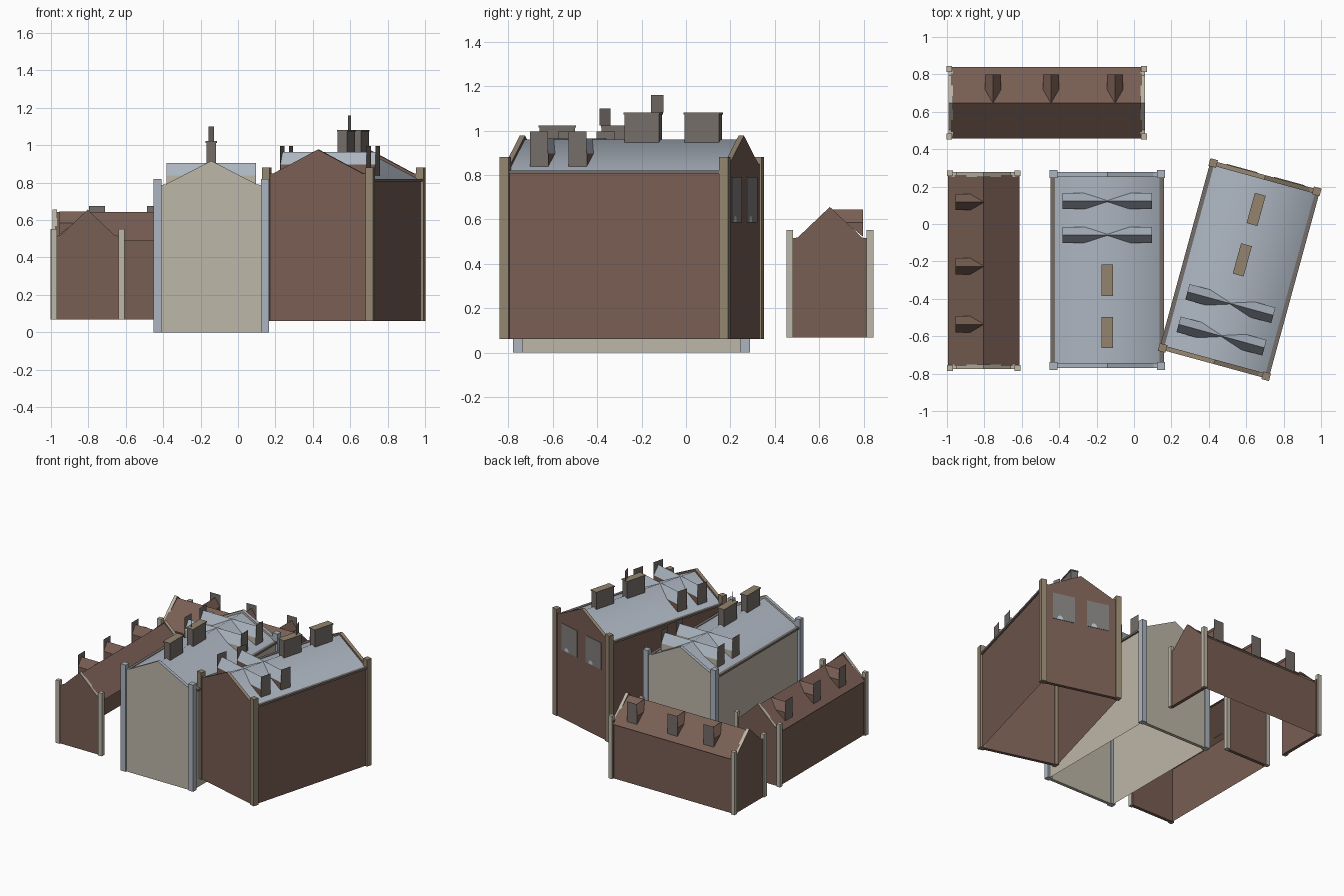
import bpy, bmesh, math
from mathutils import Matrix, Vector

cube = bpy.data.objects.get("Cube")
if cube:
    bpy.data.objects.remove(cube, do_unlink=True)


def material(name, rgb):
    lin = [((c / 255 + 0.055) / 1.055) ** 2.4 for c in rgb] + [1]
    m = bpy.data.materials.new(name)
    m.use_nodes = True
    m.diffuse_color = lin
    bsdf = next(n for n in m.node_tree.nodes if n.type == 'BSDF_PRINCIPLED')
    bsdf.inputs["Base Color"].default_value = lin
    return m


BRICK = material("brown brick", (120, 94, 83))
STONE = material("pale stone", (190, 183, 168))
SLATE = material("blue slate", (172, 181, 192))
TAN = material("tan stone", (147, 132, 111))
GREY = material("dark grey", (117, 109, 105))
WINDOW = material("window grey", (130, 127, 126))
PALE = material("pale glass", (190, 200, 210))


def finish(bm, name, place, mats, smooth=False):
    """Turn a bmesh into a placed object; upward faces use the second material."""
    bm.normal_update()
    for f in bm.faces:
        f.material_index = 1 if len(mats) > 1 and f.normal.z > 0.2 else 0
        f.smooth = smooth
    me = bpy.data.meshes.new(name)
    bm.to_mesh(me)
    bm.free()
    me.transform(place)
    for m in mats:
        me.materials.append(m)
    if smooth:
        me.set_sharp_from_angle(angle=math.radians(60))
    ob = bpy.data.objects.new(name, me)
    bpy.context.scene.collection.objects.link(ob)


def box(name, place, mats, x, y, z):
    bm = bmesh.new()
    size = Vector((x[1] - x[0], y[1] - y[0], z[1] - z[0]))
    mid = Vector((sum(x), sum(y), sum(z))) / 2
    bmesh.ops.create_cube(bm, size=1, matrix=Matrix.Translation(mid) @ Matrix.Diagonal(size).to_4x4())
    finish(bm, name, place, mats)


def prism(name, place, mats, profile, y0, y1, clip=None):
    """Extrude an (x, z) profile along y, optionally cut off below a plane."""
    bm = bmesh.new()
    face = bm.faces.new([bm.verts.new((x, y0, z)) for x, z in profile])
    ext = bmesh.ops.extrude_face_region(bm, geom=[face])
    verts = [v for v in ext["geom"] if isinstance(v, bmesh.types.BMVert)]
    bmesh.ops.translate(bm, verts=verts, vec=(0, y1 - y0, 0))
    bmesh.ops.recalc_face_normals(bm, faces=bm.faces)
    if clip:
        bmesh.ops.bisect_plane(bm, geom=bm.verts[:] + bm.edges[:] + bm.faces[:],
                               plane_co=clip[0], plane_no=clip[1], clear_inner=True)
    finish(bm, name, place, mats)


def sheet(name, place, mat, line, y, smooth=False):
    """Sweep an open (x, z) line along y."""
    bm = bmesh.new()
    rows = [[bm.verts.new((x, e, z)) for e in y] for x, z in line]
    for a, b in zip(rows, rows[1:]):
        bm.faces.new((a[0], b[0], b[1], a[1]))
    finish(bm, name, place, [mat], smooth)


def panel(name, place, mat, points):
    bm = bmesh.new()
    bm.faces.new([bm.verts.new(p) for p in points])
    finish(bm, name, place, [mat])


def mirrored(half):
    """Complete a symmetric profile from its right half, listed bottom to top."""
    return half + [(-x, z) for x, z in reversed(half) if x > 0]


def dormer(name, place, wall, roof, side, y, reach, base, eave, top, ridge, slope):
    # gabled body running back into the main ridge, cut along the main roof
    w = 0.043
    turn = place @ Matrix.Translation((0, y, 0)) @ Matrix.Rotation(side * math.pi / 2, 4, 'Z')
    prism(name, turn, [wall, roof], mirrored([(w, base), (w, eave), (0, top)]), -reach, 0,
          ((0, 0, ridge), (0, -slope, 1)))
    # tall window panel on the face
    f = -reach - 0.002
    panel(name + "_window", turn, GREY,
          [(-w, f, base), (w, f, base), (w, f, top + 0.03), (-w, f, top + 0.03)])


def house(name, place, wall, roof, trim, hw, hl, pil, eave, ridge, roof_half, shoulder, peak,
          pillar_top, wall_sides):
    run = (-hl + 0.025, hl - 0.025)
    w = hw - 0.018
    for side, line in (("right", [(-w, 0), (-w, eave)]), ("left", [(w, eave), (w, 0)])):
        if side in wall_sides:
            sheet(f"{name}_{side}_wall", place, wall, line, run)
    sheet(name + "_roof", place, roof, [(-roof_half, eave), (0, ridge), (roof_half, eave)], run, True)
    for s, end in ((-1, "front"), (1, "back")):
        # end wall with a raised coping
        g = hw - 0.012
        half = [(g, 0), (g, shoulder - 0.005), (hw - pil - 0.02, shoulder), (0, peak)]
        prism(f"{name}_{end}_gable", place, [wall, trim], mirrored(half),
              s * (hl - 0.01), s * (hl - 0.035))
        for t, side in ((-1, "right"), (1, "left")):
            xs = sorted((t * hw, t * (hw - pil)))
            ys = sorted((s * hl, s * (hl - pil)))
            box(f"{name}_{end}_{side}_pillar", place, [trim], xs, ys, (0, pillar_top))


def tall_house(name, place, wall, trim):
    hw, hl, eave, ridge, roof_half = 0.308, 0.5335, 0.755, 0.90, 0.283
    house(name, place, wall, SLATE, trim, hw, hl, 0.042, eave, ridge, roof_half,
          0.79, 0.917, 0.82, ("right", "left"))
    for t, side in ((-1, "right"), (1, "left")):
        box(f"{name}_{side}_gutter", place, [GREY], sorted((t * (hw - 0.028), t * (hw - 0.005))),
            (-hl + 0.04, hl - 0.04), (eave - 0.01, eave + 0.005))
        for i, y in enumerate((0.368, 0.188)):
            dormer(f"{name}_{side}_dormer_{i}", place, wall, SLATE, t, y, 0.238,
                   0.775, 0.837, 0.905, ridge, (ridge - eave) / roof_half)
    # chimneys with flat caps
    for i, y in enumerate((-0.054, -0.334)):
        box(f"{name}_chimney_{i}", place, [GREY], (-0.026, 0.026), (y - 0.08, y + 0.08), (0.86, 1.015))
        box(f"{name}_chimney_cap_{i}", place, [GREY, TAN], (-0.03, 0.03), (y - 0.084, y + 0.084), (1.013, 1.022))
    # thin upright vane on the inner chimney
    a, b = (0.015, -0.143), (-0.015, -0.093)
    panel(name + "_chimney_vane", place, GREY,
          [(*a, 1.022), (*b, 1.022), (*b, 1.10), (*a, 1.10)])


def low_house(name, place):
    # the long side opposite the dormers is open
    eave, ridge, roof_half = 0.42, 0.575, 0.191
    house(name, place, BRICK, BRICK, STONE, 0.196, 0.536, 0.031, eave, ridge, roof_half,
          0.45, 0.588, 0.483, ("right",))
    for i, y in enumerate((0.366, 0.023, -0.287)):
        dormer(f"{name}_dormer_{i}", place, BRICK, BRICK, -1, y, 0.15,
               0.447, 0.517, 0.577, ridge, (ridge - eave) / roof_half)


def placed(x, y, z, degrees):
    return Matrix.Translation((x, y, z)) @ Matrix.Rotation(math.radians(degrees), 4, 'Z')


# the four buildings
tall_house("pale_house", placed(-0.143, -0.246, 0, 0), STONE, SLATE)
angled = placed(0.565, -0.244, 0.06, 180 - 15.3)
tall_house("brick_house", angled, BRICK, TAN)
low_house("left_cottage", placed(-0.804, -0.249, 0.068, 0))
low_house("back_cottage", placed(-0.467, 0.648, 0.068, -90))

# two gable windows on the angled house, each with a pale half-round detail
for s, side in ((-1, "right"), (1, "left")):
    cx = s * 0.131
    box(f"gable_window_{side}", angled, [WINDOW], (cx - 0.085, cx + 0.085), (-0.527, -0.522), (0.525, 0.73))
    arc = [(cx - 0.03 + 0.022 * math.cos(k * math.pi / 8), -0.528, 0.527 + 0.03 * math.sin(k * math.pi / 8))
           for k in range(9)]
    panel(f"gable_window_detail_{side}", angled, PALE, arc)
